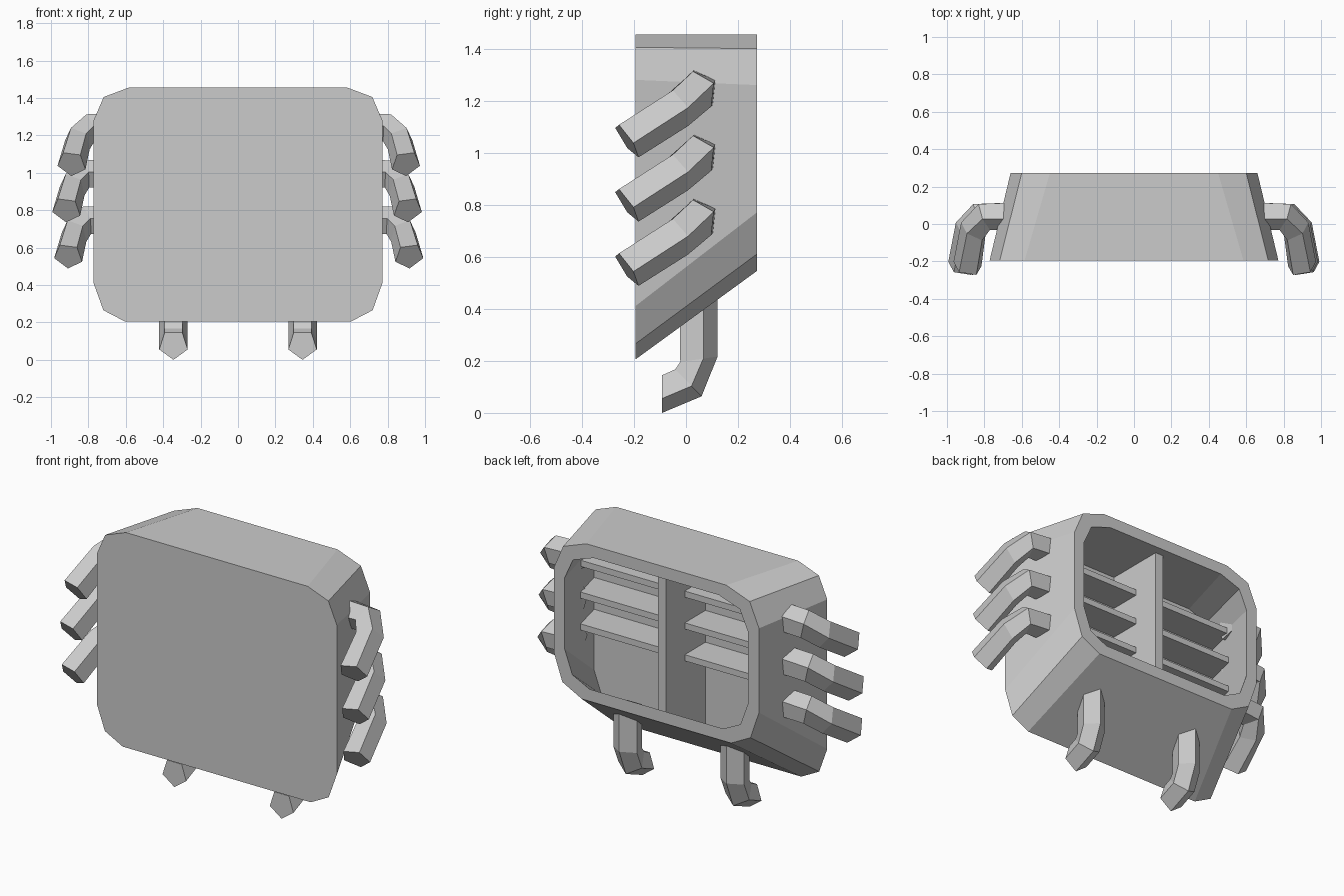
import bpy
from math import cos, sin, tau
from mathutils import Vector

if "Cube" in bpy.data.objects:
    bpy.data.objects.remove(bpy.data.objects["Cube"])


def loft(name, loops):
    """Skin a list of equal-length closed loops and cap both ends."""
    n = len(loops[0])
    verts = [tuple(p) for loop in loops for p in loop]
    faces = [(k * n + i, k * n + (i + 1) % n, (k + 1) * n + (i + 1) % n, (k + 1) * n + i)
             for k in range(len(loops) - 1) for i in range(n)]
    faces.append(tuple(reversed(range(n))))
    faces.append(tuple(range((len(loops) - 1) * n, len(loops) * n)))
    me = bpy.data.meshes.new(name)
    me.from_pydata(verts, [], faces)
    ob = bpy.data.objects.new(name, me)
    bpy.context.collection.objects.link(ob)
    bpy.context.view_layer.objects.active = ob
    ob.select_set(True)
    bpy.ops.object.mode_set(mode='EDIT')
    bpy.ops.mesh.select_all(action='SELECT')
    bpy.ops.mesh.normals_make_consistent(inside=False)
    bpy.ops.object.mode_set(mode='OBJECT')
    ob.select_set(False)
    return ob


def limb(name, rings, side, shift=(0, 0, 0), r=0.08):
    """Five-sided tube; each ring is (centre, direction, ridge direction)."""
    loops = []
    for c, d, v in rings:
        c, d, v = Vector(c) + Vector(shift), Vector(d).normalized(), Vector(v)
        v = (v - d * v.dot(d)).normalized()
        u = d.cross(v)
        pts = [c + r * (cos(tau * i / 5) * v + sin(tau * i / 5) * u) for i in range(5)]
        loops.append([(p.x * side, p.y, p.z) for p in pts])
    return loft(name, loops)


# Shell outline: right half, top to bottom, at the front and back
FRONT_Y, BACK_Y = -0.195, 0.272
FRONT = [(0.585, 1.455), (0.718, 1.405), (0.772, 1.28),
         (0.772, 0.41), (0.72, 0.265), (0.605, 0.205)]
BACK = [(0.45, 1.455), (0.60, 1.40), (0.66, 1.26),
        (0.66, 0.77), (0.605, 0.61), (0.48, 0.545)]


def outline(y, inset=0.0):
    t = (y - FRONT_Y) / (BACK_Y - FRONT_Y)
    half = [(a[0] + (b[0] - a[0]) * t, a[1] + (b[1] - a[1]) * t) for a, b in zip(FRONT, BACK)]
    w = max(p[0] for p in half)
    top, low = half[0][1], half[-1][1]
    mid, h = (top + low) / 2, (top - low) / 2
    half = [(x * (w - inset) / w, mid + (z - mid) * (h - inset) / h) for x, z in half]
    return [(x, y, z) for x, z in half] + [(-x, y, z) for x, z in reversed(half)]


# Hollow shell, open at the back
loft("shell", [outline(FRONT_Y), outline(BACK_Y),
               outline(BACK_Y, 0.07), outline(-0.14, 0.07)])

# Upright divider inside
side_profile = [(-0.15, 1.40), (0.22, 1.40), (0.22, 0.57), (-0.15, 0.29)]
loft("divider", [[(x, y, z) for y, z in side_profile] for x in (-0.027, 0.027)])

# Shelves on either side of the divider
for i, z in enumerate((1.205, 1.02, 0.835)):
    for side, tag in ((1, "right"), (-1, "left")):
        plan = [(0.02, -0.15), (0.695, -0.15), (0.648, 0.05), (0.02, 0.05)]
        loft(f"shelf_{tag}_{i + 1}",
             [[(x * side, y, z + dz) for x, y in plan] for dz in (-0.018, 0.018)])

# Legs: down from the underside, curling forward
LEG = [((0.345, 0.042, 0.45), (0, 0, -1), (0, 1, 0)),
       ((0.345, 0.042, 0.205), (0, 0.14, -0.99), (0, 0.99, 0.14)),
       ((0.345, 0.004, 0.121), (0, -0.71, -0.69), (0, 0.69, -0.71)),
       ((0.345, -0.092, 0.08), (0, -1, 0), (0, 0, -1))]

# Arms: out from the sides, curling forward and down
ARM = [((0.64, 0.045, 1.24), (1, 0, 0), (0, 0.86, 0.5)),
       ((0.805, 0.042, 1.235), (0.9, -0.37, -0.22), (0.4, 0.8, 0.4)),
       ((0.865, -0.035, 1.17), (0.5, -0.75, -0.43), (0.85, 0.45, 0.0)),
       ((0.898, -0.228, 1.048), (0.2, -0.8, -0.55), (1, 0, -0.35))]

for side, tag, offsets in ((1, "right", (0.0, 0.01, 0.018)), (-1, "left", (-0.008, 0.02, 0.01))):
    limb(f"leg_{tag}", LEG, side)
    for i, dx in enumerate(offsets):
        limb(f"arm_{tag}_{i + 1}", ARM, side, (dx, 0, -0.247 * i))
